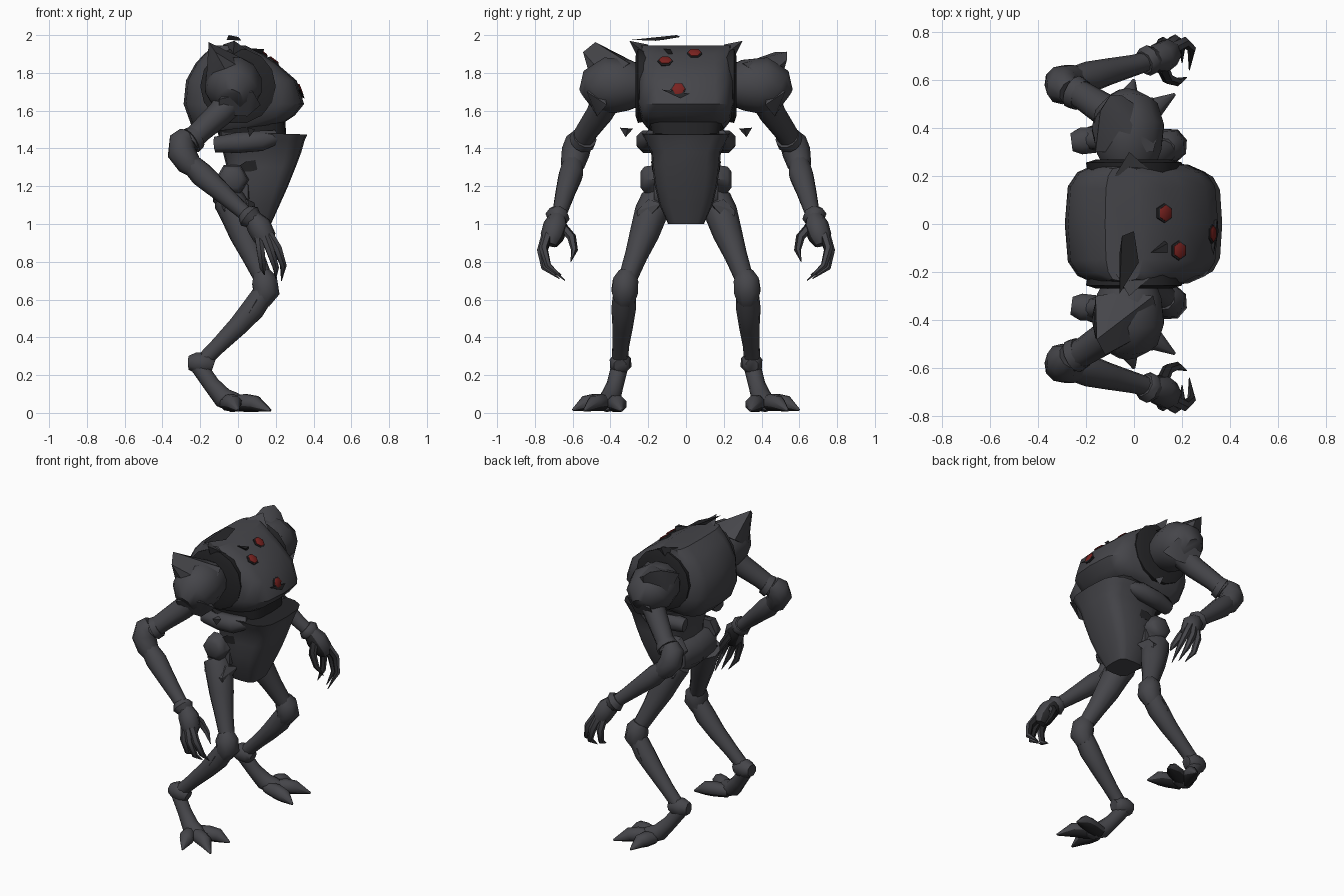
import bpy, bmesh, math
from mathutils import Vector


def material(name, rgb):
    m = bpy.data.materials.new(name)
    m.diffuse_color = (*rgb, 1)
    return m


HIDE = material("charcoal hide", (0.060, 0.060, 0.068))
DARK = material("dark recess", (0.018, 0.018, 0.02))
RED = material("eye red", (0.19, 0.016, 0.014))


def finish(name, bm, mat, mirror=False, angle=50):
    bmesh.ops.recalc_face_normals(bm, faces=bm.faces)
    me = bpy.data.meshes.new(name)
    bm.to_mesh(me)
    bm.free()
    ob = bpy.data.objects.new(name, me)
    bpy.context.collection.objects.link(ob)
    me.materials.append(mat)
    bpy.ops.object.select_all(action='DESELECT')
    ob.select_set(True)
    bpy.context.view_layer.objects.active = ob
    bpy.ops.object.shade_smooth_by_angle(angle=math.radians(angle))
    if mirror:
        m = ob.modifiers.new("mirror", 'MIRROR')
        m.use_axis = (False, True, False)
    return ob


def darken(ob, rule):
    """Give the dark colour to every face whose normal meets the rule."""
    ob.data.materials.append(DARK)
    for f in ob.data.polygons:
        if rule(f.normal):
            f.material_index = 1


def skin(bm, rings):
    """Bridge vertex rings and close both ends."""
    rings = [[bm.verts.new(p) for p in ring] for ring in rings]
    n = len(rings[0])
    for a, b in zip(rings, rings[1:]):
        for i in range(n):
            j = (i + 1) % n
            bm.faces.new((a[i], a[j], b[j], b[i]))
    bm.faces.new(rings[0])
    bm.faces.new(rings[-1])


def tube(name, pts, sides=10, mat=HIDE, mirror=True):
    """Tapered limb through (x, y, z, radius) points, mirrored to the other side."""
    bm = bmesh.new()
    P = [Vector(p[:3]) for p in pts]
    ref = None
    rings = []
    for i, p in enumerate(P):
        t = (P[min(i + 1, len(P) - 1)] - P[max(i - 1, 0)]).normalized()
        if ref is None:
            ref = Vector((0, 0, 1)) if abs(t.z) < 0.8 else Vector((1, 0, 0))
        u = (ref - t * ref.dot(t)).normalized()
        ref = u
        v = t.cross(u)
        r = pts[i][3]
        rings.append([p + (u * math.cos(a) + v * math.sin(a)) * r
                      for a in (2 * math.pi * (k + 0.5) / sides for k in range(sides))])
    skin(bm, rings)
    return finish(name, bm, mat, mirror)


def hull(name, levels, mat=HIDE, sides=16, power=0.52):
    """Stacked boxy ovals: (z, back x, front x, half width, forward tilt)."""
    def sp(c):
        return math.copysign(abs(c) ** power, c) if abs(c) > 1e-6 else 0
    bm = bmesh.new()
    rings = []
    for z, b, f, w, tilt in levels:
        ring = []
        for k in range(sides):
            a = 2 * math.pi * k / sides
            x = (b + f) / 2 + (f - b) / 2 * sp(math.cos(a))
            ring.append((x, w * sp(math.sin(a)), z + tilt * x))
        rings.append(ring)
    skin(bm, rings)
    return finish(name, bm, mat, angle=35)


def shard(name, pts, mirror=True, mat=HIDE, angle=25):
    bm = bmesh.new()
    bmesh.ops.convex_hull(bm, input=[bm.verts.new(p) for p in pts])
    return finish(name, bm, mat, mirror, angle)


# Head fused with the upper torso, mouth gap and deep jaw
torso = hull("upper_torso", [(1.505, -.20, .24, .20, .12), (1.55, -.25, .30, .24, .08), (1.635, -.288, .35, .258, 0),
                             (1.76, -.275, .31, .255, 0), (1.85, -.225, .205, .25, 0),
                             (1.90, -.18, .13, .245, 0), (1.945, -.12, .04, .24, 0)])
darken(torso, lambda n: n.z < -.9)
hull("mouth_core", [(1.40, -.08, .26, .17, 0), (1.55, -.13, .25, .20, 0)], DARK)
jaw = hull("jaw", [(1.0, 0, .175, .095, 0), (1.1, -.04, .22, .14, 0), (1.2, -.06, .265, .165, 0),
                   (1.3, -.06, .305, .178, 0), (1.38, -.08, .335, .185, 0), (1.44, -.1, .352, .22, 0),
                   (1.485, -.1, .367, .235, -.03)])
darken(jaw, lambda n: n.z > .9)
tube("jaw_hinge", [(-.12, .18, 1.42, .045), (0, .205, 1.43, .058), (.12, .21, 1.44, .058), (.2, .18, 1.46, .04)], 8)
shard("cheek_gap", [(-.05, .172, 1.27), (.04, .185, 1.33), (.22, .165, 1.36), (.23, .155, 1.33),
                    (.08, .178, 1.28), (.08, .15, 1.3)], True, DARK)
shard("jaw_barb", [(.05, .35, 1.51), (.05, .28, 1.505), (.06, .32, 1.46), (.09, .31, 1.50)])
shard("lip_fold", [(.33, -.13, 1.712), (.345, -.05, 1.675), (.345, .02, 1.69), (.352, -.03, 1.665),
                   (.3, 0, 1.68)], False, DARK)

# Ears and crest plate
shard("ear", [(-.02, .30, 1.97), (-.08, .2, 1.95), (.08, .21, 1.9), (-.03, .23, 1.83)])
shard("crest_plate", [(-.06, -.29, 1.975), (-.05, -.05, 2.0), (0, -.03, 1.99), (.02, -.16, 1.97),
                      (-.06, -.12, 1.975)], False, DARK)
shard("brow_ridge", [(.07, -.12, 1.93), (.14, -.08, 1.925), (.14, -.12, 1.925), (.11, -.06, 1.87)], False, DARK)

# Eyes: dark rims with red faceted centres
for i, (p, n) in enumerate([((.129, .045, 1.905), (.6, 0, .8)), ((.188, -.11, 1.864), (.6, 0, .8)),
                            ((.326, -.04, 1.713), (.93, 0, .36))]):
    p, n = Vector(p), Vector(n).normalized()
    for kind, r, lift, mat in (("rim", .041, 0, DARK), ("eye", .034, .006, RED)):
        c = p + n * lift
        tube(f"{kind}_{i + 1}", [(*(c - n * .02), r), (*c, r), (*(c + n * .004), r * .8)], 6, mat, False)

# Shoulders: dark socket and domed cap, then one sharp and one blunt spike
tube("shoulder_socket", [(0, .2, 1.73, .19), (0, .255, 1.73, .20), (0, .268, 1.73, .16)], 14, DARK)
tube("shoulder_cap", [(-.015, .25, 1.73, .115), (-.02, .30, 1.735, .138), (-.025, .40, 1.735, .155),
                      (-.03, .47, 1.70, .135), (-.04, .52, 1.66, .07)], 12)
shard("sharp_shoulder_spike", [(-.155, -.48, 1.963), (-.12, -.545, 1.91), (-.16, -.3, 1.83), (.08, -.3, 1.85),
                               (.11, -.42, 1.77), (-.17, -.43, 1.74), (-.03, -.50, 1.75), (-.04, -.28, 1.86)],
      False, angle=45)
shard("blunt_shoulder_spike", [(-.14, .47, 1.91), (-.10, .534, 1.912), (-.05, .535, 1.87), (-.16, .3, 1.83),
                               (.08, .3, 1.85), (.11, .42, 1.77), (-.17, .43, 1.74), (-.03, .50, 1.75)],
      False, angle=45)
shard("shoulder_flare", [(.08, .525, 1.70), (.12, .42, 1.63), (.05, .47, 1.57), (-.1, .48, 1.58),
                         (0, .44, 1.76), (-.1, .53, 1.66)], angle=45)

# Arms
tube("upper_arm", [(-.03, .42, 1.66, .08), (-.1, .46, 1.58, .07), (-.2, .525, 1.49, .06),
                   (-.26, .56, 1.43, .058)])
tube("elbow", [(-.27, .55, 1.47, .05), (-.295, .565, 1.44, .072), (-.30, .585, 1.38, .076),
               (-.26, .60, 1.32, .066), (-.22, .61, 1.28, .045)])
tube("elbow_band", [(-.22, .535, 1.46, .066), (-.25, .55, 1.44, .072)], 12)
tube("forearm", [(-.25, .60, 1.32, .055), (-.19, .61, 1.26, .066), (-.1, .635, 1.18, .055),
                 (0, .66, 1.09, .044), (.07, .68, 1.03, .04)])
tube("wrist_cuff", [(.04, .67, 1.06, .05), (.06, .68, 1.04, .066), (.085, .685, 1.02, .05)], 8)
palm = tube("palm", [(.07, .68, 1.04, .045), (.11, .69, .99, .066), (.14, .71, .93, .062), (.15, .72, .89, .04)], 8)
darken(palm, lambda n: n.y < -.6)

# Curled fingers and thumb, dark on the gripping side
fingers = [[(.16, .73, .95), (.21, .755, .87), (.24, .73, .78), (.23, .64, .70)],
           [(.14, .74, .94), (.17, .765, .86), (.20, .75, .77), (.20, .67, .71)],
           [(.11, .73, .94), (.12, .755, .86), (.13, .73, .77), (.14, .66, .73)],
           [(.12, .65, .98), (.14, .605, .93), (.18, .59, .86), (.22, .61, .80)]]
for i, path in enumerate(fingers):
    ob = tube(f"finger_{i + 1}", [(*p, r) for p, r in zip(path, (.026, .024, .018, .002))], 6)
    darken(ob, lambda n: n.y < -.5)

# Hips and legs
tube("pelvis", [(-.03, 0, 1.16, .11), (-.03, .12, 1.17, .105), (-.03, .17, 1.17, .09)], 8)
tube("hip_plate", [(-.03, .15, 1.235, .09), (-.03, .22, 1.235, .08), (-.03, .24, 1.235, .05)], 6)
tube("thigh", [(-.05, .155, 1.13, .085), (-.01, .185, 1.06, .088), (.03, .22, .95, .078),
               (.08, .265, .83, .06), (.13, .305, .72, .05)])
shard("thigh_guard", [(-.1, .2, 1.13), (-.08, .25, 1.08), (.06, .26, 1.07), (.09, .13, 1.11),
                      (.06, .25, .98), (-.04, .2, 1.0), (.05, .2, 1.13)])
tube("knee", [(.125, .31, .74, .05), (.14, .32, .70, .072), (.15, .325, .64, .075), (.12, .325, .59, .055)], 8)
tube("shin", [(.14, .325, .64, .06), (.08, .33, .55, .065), (0, .335, .46, .055),
              (-.1, .345, .36, .045), (-.18, .35, .28, .042)])
shard("shin_spur", [(.1, .39, .6), (.06, .395, .53), (.13, .36, .56), (0, .37, .46), (.05, .33, .58)])
tube("ankle", [(-.26, .34, .265, .04), (-.22, .345, .265, .06), (-.16, .35, .26, .058), (-.13, .35, .25, .035)], 8)
tube("instep", [(-.21, .35, .25, .045), (-.14, .375, .15, .045), (-.08, .40, .08, .055),
                (-.02, .42, .055, .054), (.03, .43, .045, .035)])

# Splayed toes ending in claws, with dark soles
toes = [[(-.05, .39, .05), (.04, .37, .05), (.1, .355, .045), (.175, .34, .012)],
        [(-.03, .42, .05), (.04, .46, .055), (.09, .485, .05), (.17, .54, .012)],
        [(-.06, .43, .05), (-.04, .49, .055), (-.02, .53, .05), (.0, .60, .015)]]
for i, path in enumerate(toes):
    ob = tube(f"toe_{i + 1}", [(*p, r) for p, r in zip(path, (.04, .048, .044, .006))], 8)
    darken(ob, lambda n: n.z < -.6)
